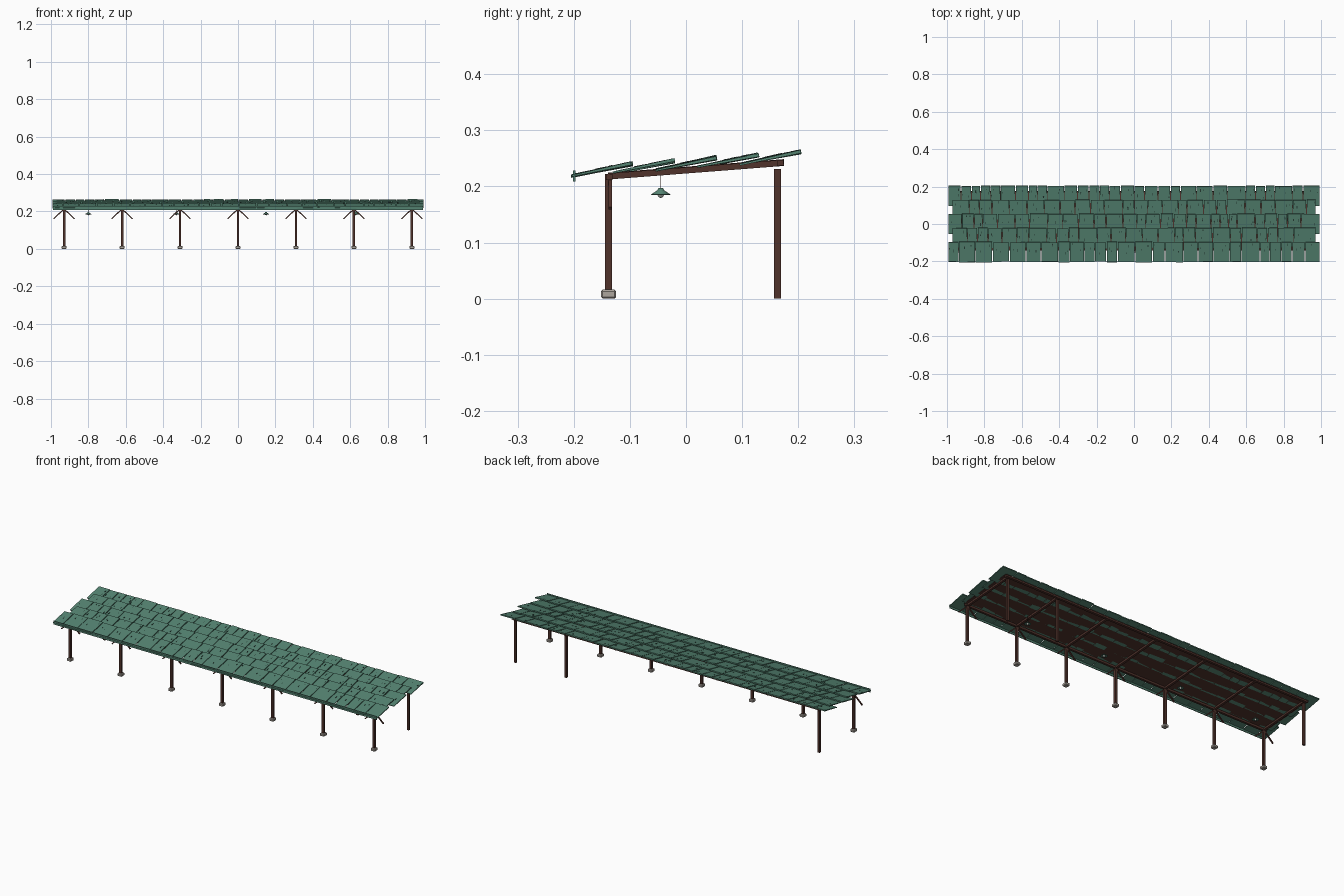
import bpy, bmesh, math, random
from mathutils import Matrix, Vector

if "Cube" in bpy.data.objects:
    bpy.data.objects.remove(bpy.data.objects["Cube"])
random.seed(4)


def material(name, colour):
    m = bpy.data.materials.new(name)
    m.use_nodes = True
    m.diffuse_color = (*colour, 1)
    bsdf = m.node_tree.nodes["Principled BSDF"]
    bsdf.inputs["Base Color"].default_value = (*colour, 1)
    bsdf.inputs["Roughness"].default_value = 0.9
    return m


GREEN = material("weathered green", (0.09, 0.23, 0.168))
GROOVE = material("dark green groove", (0.02, 0.045, 0.035))
WOOD = material("dark brown wood", (0.08, 0.032, 0.024))
STONE = material("pale stone", (0.42, 0.38, 0.34))
GLASS = material("frosted bulb", (0.45, 0.47, 0.43))


def add_box(bm, size, centre, rot=None, taper=1.0, index=0):
    """Box of a given size; taper thins its -y end."""
    verts = bmesh.ops.create_cube(bm, size=1)["verts"]
    for v in verts:
        if v.co.y < 0:
            v.co.z *= taper
        v.co = Vector(a * b for a, b in zip(v.co, size))
        if rot:
            v.co = rot @ v.co
        v.co += Vector(centre)
    for f in {f for v in verts for f in v.link_faces}:
        f.material_index = index


def finish(bm, name, *mats):
    mesh = bpy.data.meshes.new(name)
    bm.to_mesh(mesh)
    bm.free()
    for m in mats:
        mesh.materials.append(m)
    ob = bpy.data.objects.new(name, mesh)
    bpy.context.collection.objects.link(ob)
    return ob


def box(name, size, centre, mat, rot=None, bevel=0):
    bm = bmesh.new()
    add_box(bm, size, centre, rot)
    if bevel:
        bmesh.ops.bevel(bm, geom=bm.edges[:], offset=bevel, segments=1, affect='EDGES')
    return finish(bm, name, mat)


def lathe(name, profile, centre, mat, sides=16):
    bm = bmesh.new()
    vs = [bm.verts.new((r, 0, z)) for r, z in profile]
    edges = [bm.edges.new(p) for p in zip(vs, vs[1:])]
    bmesh.ops.spin(bm, geom=vs + edges, cent=(0, 0, 0), axis=(0, 0, 1),
                   angle=math.tau, steps=sides)
    bmesh.ops.remove_doubles(bm, verts=bm.verts[:], dist=0.0001)
    bmesh.ops.recalc_face_normals(bm, faces=bm.faces[:])
    for f in bm.faces:
        f.smooth = True
    ob = finish(bm, name, mat)
    ob.location = centre
    return ob


# Overlapping shingle rows, each pitched more steeply than the roof
PITCH = 0.2
for row in range(5):
    bm = bmesh.new()
    half = 0.972 if row % 2 else 0.995
    cy, cz = -0.15 + 0.075 * row, 0.2295 + 0.0053 * row
    x = -half
    while x < half - 0.01:
        w = random.uniform(0.045, 0.1)
        if half - x - w < 0.04:
            w = half - x
        length = 0.11 + random.uniform(-0.005, 0.003)
        rot = (Matrix.Rotation(PITCH + random.uniform(-0.015, 0.015), 3, 'X')
               @ Matrix.Rotation(random.uniform(-0.015, 0.015), 3, 'Y'))
        centre = Vector((x + w / 2, cy, cz + random.uniform(-0.001, 0.001)))
        add_box(bm, (w - 0.004, length, 0.006), centre, rot, 0.5)
        # Short split marks on the upper face
        for _ in range(random.choice((1, 2, 2))):
            spot = Vector((random.uniform(-0.4, 0.4) * w,
                           random.uniform(-0.01, 0.045), 0.0024))
            add_box(bm, (0.003, random.uniform(0.006, 0.016), 0.002),
                    centre + rot @ spot, rot, index=1)
        x += w
    finish(bm, f"shingle_row_{row + 1}", GREEN, GROOVE)

# Board along the front eave
box("eave_board", (1.98, 0.004, 0.019), (0, -0.199, 0.2185), GREEN)

# Sloping deck and rafters under the shingles
SLOPE = math.atan2(0.024, 0.31)
tilt = Matrix.Rotation(SLOPE, 3, 'X')
box("roof_deck", (1.9, 0.315, 0.002), (0, 0.018, 0.2355), WOOD, tilt)
POSTS = [-0.93 + 0.31 * i for i in range(7)]
for i, x in enumerate(POSTS):
    box(f"rafter_{i + 1}", (0.012, 0.312, 0.012), (x, 0.019, 0.2305), WOOD, tilt)

# Long beams at front and back
box("front_beam", (1.89, 0.012, 0.011), (0, -0.137, 0.217), WOOD)
box("back_beam", (1.89, 0.012, 0.011), (0, 0.168, 0.2425), WOOD, tilt)

# Front posts with stone feet and outward braces
for i, x in enumerate(POSTS):
    box(f"front_post_{i + 1}", (0.013, 0.012, 0.208), (x, -0.138, 0.118), WOOD)
    box(f"post_foot_{i + 1}", (0.026, 0.027, 0.016), (x, -0.138, 0.008), STONE, bevel=0.003)
    for side, label in ((-1, "right"), (1, "left")):
        rot = Matrix.Rotation(side * math.radians(43), 3, 'Y')
        box(f"{label}_brace_{i + 1}", (0.076, 0.006, 0.006),
            (x + side * 0.028, -0.135, 0.187), WOOD, rot)

# Back posts
for i, x in enumerate((-0.93, 0.62, 0.93)):
    box(f"back_post_{i + 1}", (0.012, 0.012, 0.231), (x, 0.163, 0.1155), WOOD)

# Hanging lamps
for i, x in enumerate((-0.80, -0.33, 0.15, 0.63)):
    at = (x, -0.045, 0)
    lathe(f"lamp_cord_{i + 1}", [(0.0008, 0.194), (0.0008, 0.232)], at, WOOD, 6)
    lathe(f"lamp_shade_{i + 1}",
          [(0, 0.197), (0.004, 0.197), (0.006, 0.193), (0.017, 0.186),
           (0.016, 0.185), (0.005, 0.191), (0, 0.191)], at, GREEN)
    lathe(f"lamp_bulb_{i + 1}",
          [(0, 0.191), (0.005, 0.189), (0.006, 0.185), (0.004, 0.181), (0, 0.179)],
          at, GLASS, 12)
